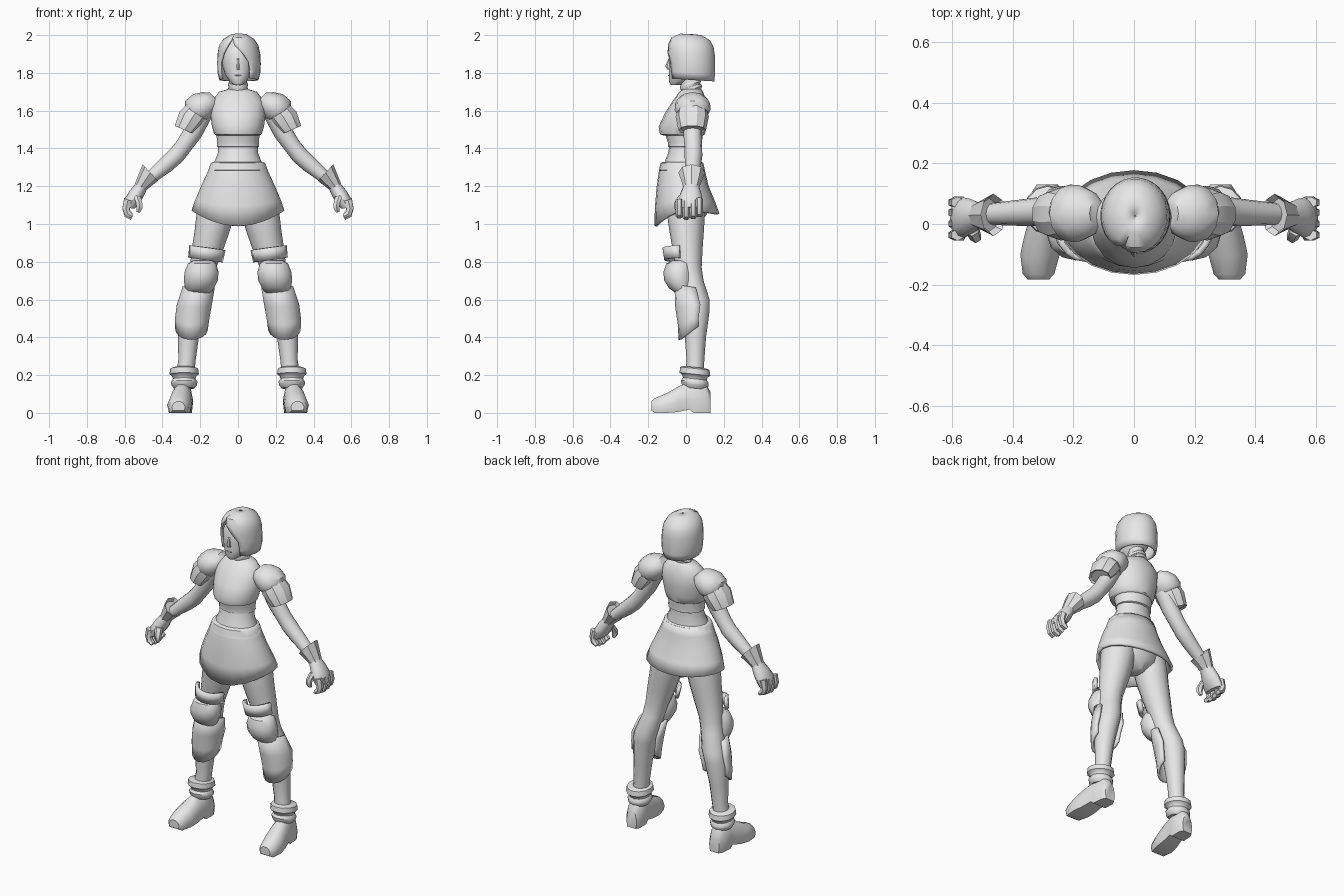
import bpy, bmesh, math
from mathutils import Vector

grey = bpy.data.materials.new("plain grey")
grey.diffuse_color = (0.8, 0.8, 0.8, 1)


def finish(name, bm, mirror=False, thick=0, angle=40):
    bmesh.ops.remove_doubles(bm, verts=bm.verts, dist=0.0005)
    bmesh.ops.recalc_face_normals(bm, faces=bm.faces)
    me = bpy.data.meshes.new(name)
    bm.to_mesh(me)
    bm.free()
    me.materials.append(grey)
    me.polygons.foreach_set("use_smooth", [True] * len(me.polygons))
    me.set_sharp_from_angle(angle=math.radians(angle))
    ob = bpy.data.objects.new(name, me)
    bpy.context.collection.objects.link(ob)
    if thick:
        m = ob.modifiers.new("thickness", 'SOLIDIFY')
        m.thickness, m.offset = thick, 0
    if mirror:
        ob.modifiers.new("mirror", 'MIRROR').use_axis = (True, False, False)
    return ob


def skin(bm, rows, closed=True, caps=True):
    """Join rows of points into a surface."""
    vs = [[bm.verts.new(p) for p in row] for row in rows]
    n = len(rows[0])
    for a, b in zip(vs, vs[1:]):
        for i in range(n if closed else n - 1):
            j = (i + 1) % n
            bm.faces.new((a[i], a[j], b[j], b[i]))
    if caps and closed:
        bm.faces.new(vs[0])
        bm.faces.new(vs[-1])


def ring(x, y, z, rx, ry, tilt=0, pitch=0, n=12, a0=0, a1=360):
    """Oval of points; angle 0 is the front, 90 is +x."""
    t, p = math.radians(tilt), math.radians(pitch)
    u = Vector((math.cos(t), 0, math.sin(t))) * rx
    v = Vector((0, math.cos(p), math.sin(p))) * ry
    full = abs(a1 - a0 - 360) < 0.01
    out = []
    for i in range(n if full else n + 1):
        a = math.radians(a0 + (a1 - a0) * i / n)
        out.append(Vector((x, y, z)) + u * math.sin(a) - v * math.cos(a))
    return out


def loft(name, rings, n=12, mirror=False, angle=40):
    bm = bmesh.new()
    skin(bm, [ring(*r, n=n) for r in rings])
    return finish(name, bm, mirror, 0, angle)


def plate(name, rings, a0, a1, n=10, thick=0.015):
    bm = bmesh.new()
    skin(bm, [ring(*r, n=n, a0=a0, a1=a1) for r in rings], closed=False)
    return finish(name, bm, True, thick)


def body(rows):
    """Rows of z, half width, front y, back y."""
    return [(0, (f + b) / 2, z, w, (b - f) / 2) for z, w, f, b in rows]


# Head, nose and lips
loft("head", [(0, -.055, 1.735, .022, .025), (0, -.04, 1.755, .045, .05),
              (0, -.015, 1.79, .068, .075), (0, .01, 1.84, .083, .1),
              (0, .015, 1.9, .085, .105), (0, .02, 1.95, .07, .085),
              (0, .02, 1.975, .03, .04)], n=16)
bm = bmesh.new()
skin(bm, [ring(0, -.085, 1.875, .007, .008, n=6), ring(0, -.09, 1.835, .011, .02, n=6),
          ring(0, -.085, 1.818, .014, .014, n=6)])
skin(bm, [ring(0, -.078, 1.795, .01, .006, n=6), ring(0, -.08, 1.787, .022, .015, n=6),
          ring(0, -.07, 1.775, .012, .01, n=6)])
finish("nose_and_lips", bm)

# Bobbed hair with a side parting and a face opening
bm = bmesh.new()
hair = [(2.0, .004, .025, .002, .002, 25, -25), (1.998, .004, .025, .04, .055, 25, -25),
        (1.975, .004, .025, .078, .1, 25, -24), (1.94, .004, .026, .1, .116, 34, -14),
        (1.90, .005, .027, .107, .121, 48, 8), (1.85, .005, .027, .11, .121, 60, 28),
        (1.80, .005, .027, .107, .121, 64, 33), (1.764, .005, .027, .098, .117, 64, 35)]
skin(bm, [ring(x, y, z, rx, ry, 0, -4, n=22, a0=gr, a1=359.9 - gl)
          for z, x, y, rx, ry, gl, gr in hair], closed=False)
finish("hair", bm, thick=0.012)

# Neck and banded collar
loft("neck", [(0, .035, 1.68, .06, .06), (0, .025, 1.72, .046, .05), (0, .01, 1.8, .045, .05)])
for i, z in enumerate((1.713, 1.738)):
    loft(f"collar_band_{i + 1}", [(0, .03 - i * .006, z - .012, .05, .055, 0, 18),
                                  (0, .03 - i * .006, z, .054, .058, 0, 18),
                                  (0, .027 - i * .006, z + .012, .049, .054, 0, 18)])

# Breastplate, corset edge and waist
loft("breastplate", body([(1.715, .05, -.015, .08), (1.70, .1, -.035, .09),
                          (1.645, .143, -.075, .112), (1.58, .146, -.115, .115),
                          (1.515, .138, -.145, .108), (1.475, .125, -.138, .1),
                          (1.468, .114, -.115, .09)]), n=16)
loft("corset", body([(1.48, .115, -.112, .09), (1.43, .11, -.095, .084),
                     (1.41, .112, -.096, .084), (1.405, .1, -.085, .075)]), n=16)
loft("waist", body([(1.42, .104, -.086, .075), (1.375, .107, -.095, .074),
                    (1.31, .132, -.12, .085)]), n=16)

# Skirt with a dipping hem, and its waistband
bm = bmesh.new()
rows = [ring(*r, n=20) for r in body([(1.32, .135, -.125, .085), (1.27, .155, -.137, .095),
                                      (1.2, .187, -.147, .112), (1.12, .22, -.156, .145),
                                      (1.06, .238, -.16, .17)])]
for k, drop in ((-2, .35), (-1, 1)):
    for p in rows[k]:
        s = p.y / .165
        p.z += drop * ((-.085 if s < 0 else -.015) * s * s + .008)
skin(bm, rows, caps=False)
finish("skirt", bm, thick=0.016)
loft("waistband", body([(1.328, .134, -.125, .084), (1.322, .144, -.134, .092),
                        (1.285, .157, -.144, .1), (1.28, .146, -.134, .09)]), n=20)
loft("hips", body([(1.24, .14, -.1, .08), (1.12, .175, -.1, .11),
                   (1.05, .13, -.09, .11), (.99, .03, -.04, .06)]))

# Legs
loft("leg", [(.105, 0, 1.14, .1, .095), (.12, 0, 1.05, .1, .1), (.135, .003, .97, .094, .092),
             (.16, .008, .87, .084, .08), (.185, .015, .77, .07, .068),
             (.2, .027, .7, .066, .066), (.23, .05, .6, .07, .075), (.245, .053, .54, .068, .072),
             (.262, .05, .4, .055, .056), (.27, .05, .28, .046, .047), (.28, .045, .2, .048, .048)],
     mirror=True)

# Thigh plate, knee guard and shin plate
plate("thigh_plate", [(.162, .0, .875, .092, .115, 8, 0), (.172, .0, .81, .088, .105, 8, 0)],
      -72, 72, 8, .02)
loft("knee_guard", [(.185, -.02, .808, .05, .05), (.19, -.035, .79, .075, .07),
                    (.193, -.04, .745, .09, .08), (.197, -.037, .7, .09, .078),
                    (.203, -.025, .66, .076, .065), (.205, -.01, .635, .06, .045)], mirror=True)
plate("shin_plate", [(.208, .03, .665, .078, .085, 0, -10), (.232, .05, .57, .086, .1, 0, 5),
                     (.243, .046, .5, .084, .088, 0, 22), (.246, .045, .443, .079, .095, 0, 36)],
      -105, 105)

# Rolled ankle cuffs
loft("ankle_cuff", [(.285, .047, z, r, r * 1.05, 0, -6) for z, r in
                    ((.242, .055), (.235, .074), (.205, .078), (.194, .064), (.18, .06),
                     (.165, .07), (.148, .068), (.13, .055))], mirror=True)

# Shoes with a raised heel
section = [(-.85, 0), (-1, .4), (-.75, .8), (-.3, 1), (.3, 1), (.75, .8), (1, .4), (.85, 0)]
bm = bmesh.new()
skin(bm, [[(cx + u * w, y, z0 + v * (h - z0)) for u, v in section] for y, cx, w, h, z0 in
          [(-.183, .315, .035, .06, .012), (-.165, .315, .052, .078, 0), (-.1, .31, .065, .105, 0),
           (-.04, .302, .06, .14, .005), (.02, .293, .052, .165, .018), (.04, .29, .052, .168, 0),
           (.105, .287, .05, .155, 0), (.13, .286, .035, .11, 0)]])
finish("shoe", bm, True)

# Arms
loft("arm", [(.17, .035, 1.62, .055, .055, 41), (.235, .035, 1.49, .05, .05, 35),
             (.29, .038, 1.41, .045, .046, 38), (.325, .04, 1.365, .046, .047, 45),
             (.38, .037, 1.315, .044, .043, 50), (.47, .033, 1.24, .033, .036, 50),
             (.515, .03, 1.195, .032, .036, 45)], mirror=True)

# Layered shoulder guards
loft("shoulder_guard", [(.12, .035, 1.665, .04, .045, 48), (.145, .035, 1.655, .06, .075, 46),
                        (.18, .035, 1.635, .078, .093, 42), (.212, .035, 1.603, .083, .095, 36),
                        (.222, .035, 1.585, .07, .085, 32)], mirror=True)
loft("upper_arm_guard", [(.213, .033, 1.6, .07, .078, 34), (.24, .033, 1.567, .079, .088, 21),
                         (.282, .033, 1.497, .06, .073, 23), (.276, .033, 1.505, .05, .06, 23)],
     n=10, mirror=True, angle=30)

# Gloves: flared cuff, palm, curled fingers and thumb
loft("glove_cuff", [(.478, .03, 1.258, .045, .055, 47), (.464, .03, 1.272, .06, .07, 47),
                    (.492, .03, 1.23, .045, .055, 36), (.517, .028, 1.193, .034, .042, 25)],
     n=8, mirror=True, angle=30)
loft("palm", [(.512, .028, 1.2, .034, .042, 30), (.54, .025, 1.155, .04, .058, 28),
              (.565, .02, 1.115, .04, .068, 20), (.578, .02, 1.085, .03, .066, 8)], mirror=True)
bm = bmesh.new()
for y, drop in ((-.036, .008), (.001, 0), (.038, .004), (.071, .014)):
    skin(bm, [ring(x, y, z + drop, r, .019, t, n=6) for x, z, r, t in
              ((.582, 1.12, .024, 15), (.593, 1.075, .021, 0),
               (.585, 1.047, .02, -35), (.562, 1.032, .013, -60))])
skin(bm, [ring(x, y, z, r, r, 15, n=6) for x, y, z, r in
          ((.535, -.015, 1.15, .025), (.523, -.042, 1.11, .021),
           (.522, -.045, 1.085, .018), (.528, -.04, 1.062, .01))])
finish("fingers_and_thumb", bm, True)
